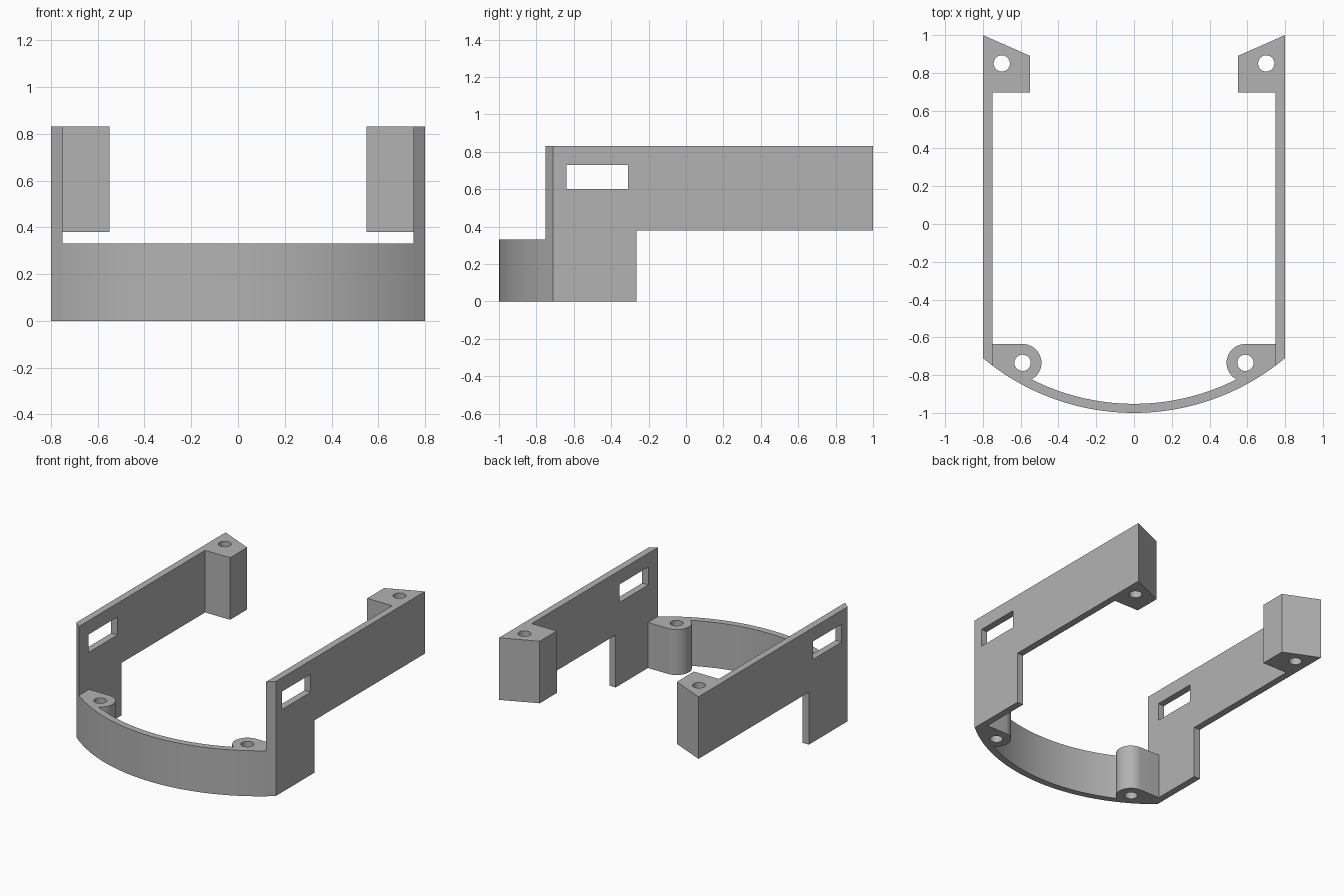
import bpy, bmesh
from math import sin, cos, asin, radians, pi
from mathutils import Matrix

if "Cube" in bpy.data.objects:
    bpy.data.objects.remove(bpy.data.objects["Cube"])

GREY = (0.45, 0.45, 0.45, 1)
grey = bpy.data.materials.new("plain_grey")
grey.use_nodes = True
grey.diffuse_color = GREY
grey.node_tree.nodes["Principled BSDF"].inputs["Base Color"].default_value = GREY


def arc(cx, cy, r, start, end, steps):
    """Points along an arc, angles in radians."""
    angles = [start + (end - start) * i / steps for i in range(steps + 1)]
    return [(cx + r * cos(a), cy + r * sin(a)) for a in angles]


def hole(cx, cy):
    return arc(cx, cy, 0.043, 0, 2 * pi, 32)[:-1]


def plate(name, outlines, low, high, sideways=False, mirror=False, reshape=None):
    """Extrude a profile with holes along z, or along x when sideways."""
    curve = bpy.data.curves.new(name + "_profile", "CURVE")
    curve.dimensions = "2D"
    curve.fill_mode = "BOTH"
    curve.extrude = (high - low) / 2
    for points in outlines:
        spline = curve.splines.new("POLY")
        spline.points.add(len(points) - 1)
        for p, (a, b) in zip(spline.points, points):
            p.co = (a, b, 0, 1)
        spline.use_cyclic_u = True
    temp = bpy.data.objects.new(name + "_profile", curve)
    mesh = bpy.data.meshes.new_from_object(temp)
    bpy.data.objects.remove(temp)
    bpy.data.curves.remove(curve)
    mesh.name = name

    bm = bmesh.new()
    bm.from_mesh(mesh)
    bmesh.ops.remove_doubles(bm, verts=bm.verts, dist=0.0005)
    bm.transform(Matrix.Translation((0, 0, (low + high) / 2)))
    if sideways:
        bm.transform(Matrix(((0, 0, 1, 0), (1, 0, 0, 0), (0, 1, 0, 0), (0, 0, 0, 1))))
    if reshape:
        for v in bm.verts:
            reshape(v.co)
    bmesh.ops.recalc_face_normals(bm, faces=bm.faces)
    bm.to_mesh(mesh)
    bm.free()
    mesh.materials.clear()
    mesh.materials.append(grey)

    obj = bpy.data.objects.new(name, mesh)
    bpy.context.collection.objects.link(obj)
    bpy.ops.object.select_all(action="DESELECT")
    obj.select_set(True)
    bpy.context.view_layer.objects.active = obj
    bpy.ops.object.shade_smooth_by_angle(angle=radians(30))
    if mirror:
        mod = obj.modifiers.new("mirror", "MIRROR")
        mod.use_mirror_merge = False
    return obj


# Curved front band with a screw boss at each end
CY, R_OUT, R_IN = 0.248, 1.248, 1.2
BX, BY, BR = 0.59, -0.735, 0.1
out_a, in_a = asin(0.75 / R_OUT), asin(0.54 / R_IN)
outer = arc(0, CY, R_OUT, -pi / 2 - out_a, -pi / 2 + out_a, 48)
boss = arc(BX, BY, BR, radians(90), radians(240), 20)
left_end = [(0.75, BY + BR)] + boss
inner = arc(0, CY, R_IN, -pi / 2 + in_a, -pi / 2 - in_a, 36)
right_end = [(-x, y) for x, y in reversed(left_end)]
plate("front_band", [outer + left_end + inner + right_end, hole(BX, BY), hole(-BX, BY)],
      0, 0.33)


# Side walls with a slot; both ends are bevelled to follow the outline
def bevel_ends(co):
    if co.x < 0.775:
        if co.y < -0.7:
            co.y = -0.75
        elif co.y > 0.95:
            co.y = 0.978


wall = [(-0.71, 0), (-0.265, 0), (-0.265, 0.38), (1, 0.38), (1, 0.83), (-0.71, 0.83)]
slot = [(-0.64, 0.6), (-0.31, 0.6), (-0.31, 0.73), (-0.64, 0.73)]
plate("side_walls", [wall, slot], 0.75, 0.8, sideways=True, mirror=True, reshape=bevel_ends)

# Rear mounting blocks with screw holes
block = [(0.75, 0.695), (0.55, 0.695), (0.55, 0.89), (0.75, 0.978)]
plate("rear_blocks", [block, hole(0.7, 0.85)], 0.38, 0.83, mirror=True)
